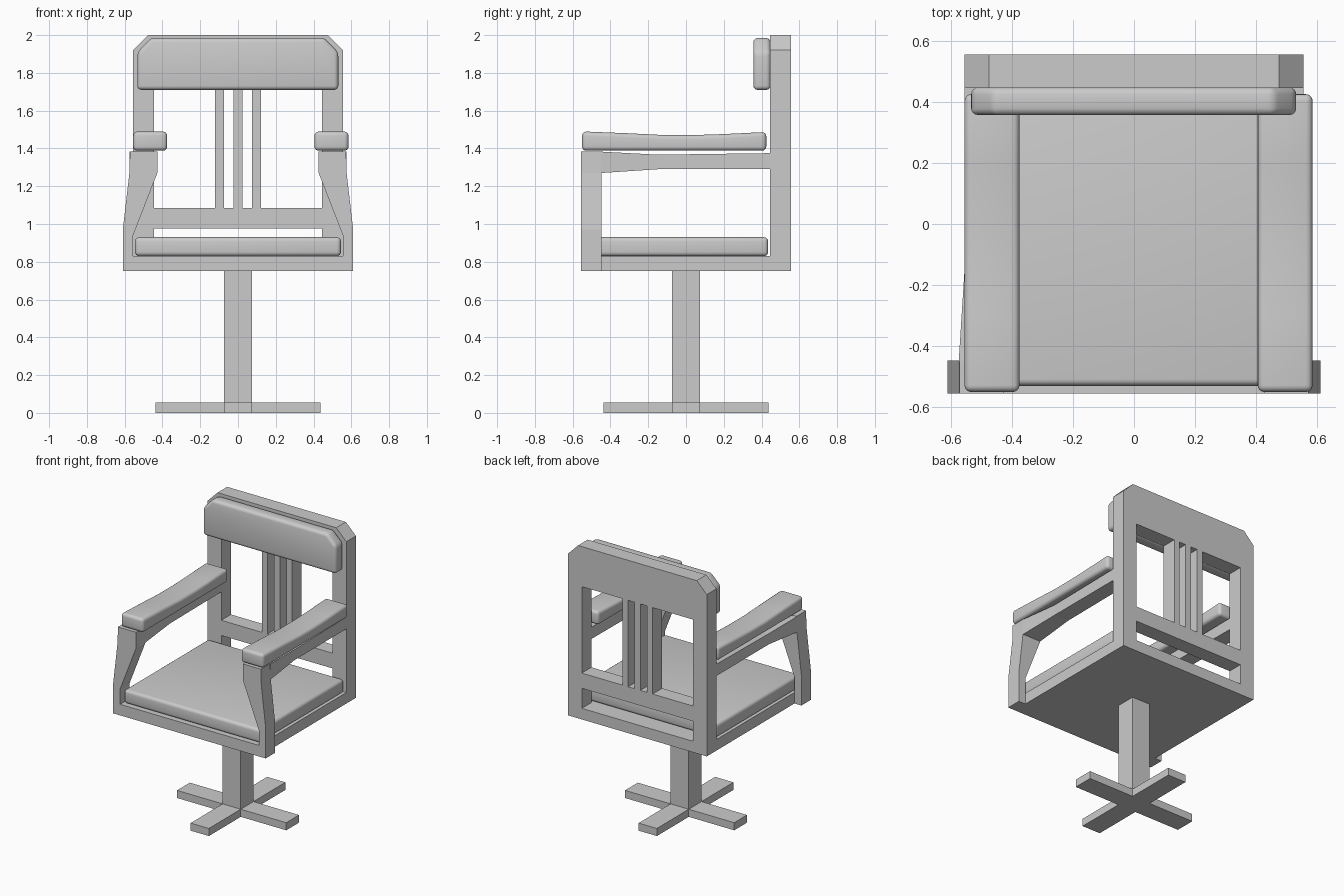
import bpy, bmesh

if "Cube" in bpy.data.objects:
    bpy.data.objects.remove(bpy.data.objects["Cube"])


def finish(name, bm, bevel=0.0):
    bmesh.ops.recalc_face_normals(bm, faces=bm.faces[:])
    me = bpy.data.meshes.new(name)
    bm.to_mesh(me)
    bm.free()
    ob = bpy.data.objects.new(name, me)
    bpy.context.collection.objects.link(ob)
    if bevel:
        mod = ob.modifiers.new("soft_edges", 'BEVEL')
        mod.width = bevel
        mod.segments = 4
        mod.limit_method = 'ANGLE'
        mod.angle_limit = 0.4
        for p in me.polygons:
            p.use_smooth = True
    return ob


def loft(name, rings, bevel=0.0):
    """Skin a list of equal-length rings of points and cap both ends."""
    bm = bmesh.new()
    vs = [[bm.verts.new(p) for p in r] for r in rings]
    n = len(vs[0])
    for a, b in zip(vs, vs[1:]):
        for i in range(n):
            j = (i + 1) % n
            bm.faces.new((a[i], a[j], b[j], b[i]))
    bm.faces.new(vs[0])
    bm.faces.new(vs[-1])
    return finish(name, bm, bevel)


def box(name, x0, x1, y0, y1, z0, z1, bevel=0.0):
    ring = lambda z: [(x0, y0, z), (x1, y0, z), (x1, y1, z), (x0, y1, z)]
    return loft(name, [ring(z0), ring(z1)], bevel)


def panel(name, outline, y0, y1, bevel=0.0):
    """Extrude an x-z outline along y."""
    return loft(name, [[(x, y, z) for x, z in outline] for y in (y0, y1)], bevel)


# Crossed foot and column
P, F = 0.073, 0.437
plus = [(-P, -F), (P, -F), (P, -P), (F, -P), (F, P), (P, P),
        (P, F), (-P, F), (-P, P), (-F, P), (-F, -P), (-P, -P)]
loft("cross_foot", [[(x, y, z) for x, y in plus] for z in (0, 0.055)])
box("column", -P, P, -P, P, 0.05, 0.755)

# Seat
box("seat_base", -0.555, 0.555, -0.555, 0.445, 0.75, 0.83)
box("seat_cushion", -0.545, 0.545, -0.53, 0.435, 0.83, 0.93, 0.022)

# Back frame: stiles, rails, chamfered head panel, slats
Y0, Y1 = 0.445, 0.555
for s, side in ((-1, "left"), (1, "right")):
    x0, x1 = sorted((s * 0.445, s * 0.555))
    box(side + "_back_stile", x0, x1, Y0, Y1, 0.75, 1.71)
box("back_bottom_rail", -0.445, 0.445, Y0, Y1, 0.75, 0.83)
box("back_lower_rail", -0.445, 0.445, Y0, Y1, 0.975, 1.085)
panel("back_head_panel", [(-0.555, 1.71), (0.555, 1.71), (0.555, 1.92),
                          (0.475, 2.0), (-0.475, 2.0), (-0.555, 1.92)], Y0, Y1)
for i in (-1, 0, 1):
    c = i * 0.098
    box("back_slat", c - 0.023, c + 0.023, Y0, Y1, 1.085, 1.71)

# Headrest cushion
panel("headrest_cushion", [(-0.533, 1.71), (0.531, 1.71), (0.531, 1.91),
                           (0.457, 1.985), (-0.459, 1.985), (-0.533, 1.91)],
      0.357, 0.447, 0.022)

# Arms: shaped front post, tapering rail, dipped pad
post = [(0.555, 0.75), (0.61, 0.75), (0.61, 0.97), (0.575, 1.27),
        (0.572, 1.385), (0.427, 1.385), (0.427, 1.27), (0.555, 0.94)]
# y, inner x, outer x, bottom z, top z
rail = [(-0.45, 0.427, 0.574, 1.27, 1.383), (-0.15, 0.44, 0.555, 1.29, 1.367),
        (0.445, 0.445, 0.555, 1.29, 1.375)]
pad = [(-0.55, 1.49), (-0.3, 1.48), (-0.12, 1.471), (0.05, 1.471),
       (0.2, 1.476), (0.425, 1.487)]
for s, side in ((-1, "left"), (1, "right")):
    panel(side + "_arm_post", [(s * x, z) for x, z in post], -0.555, -0.447)
    loft(side + "_arm_rail", [[(s * a, y, b), (s * o, y, b), (s * o, y, t),
                               (s * a, y, t)] for y, a, o, b, t in rail])
    c = s * 0.48 + 0.015
    loft(side + "_arm_pad", [[(c - 0.09, y, 1.388), (c + 0.09, y, 1.388),
                              (c + 0.09, y, t), (c - 0.09, y, t)]
                             for y, t in pad], 0.022)
